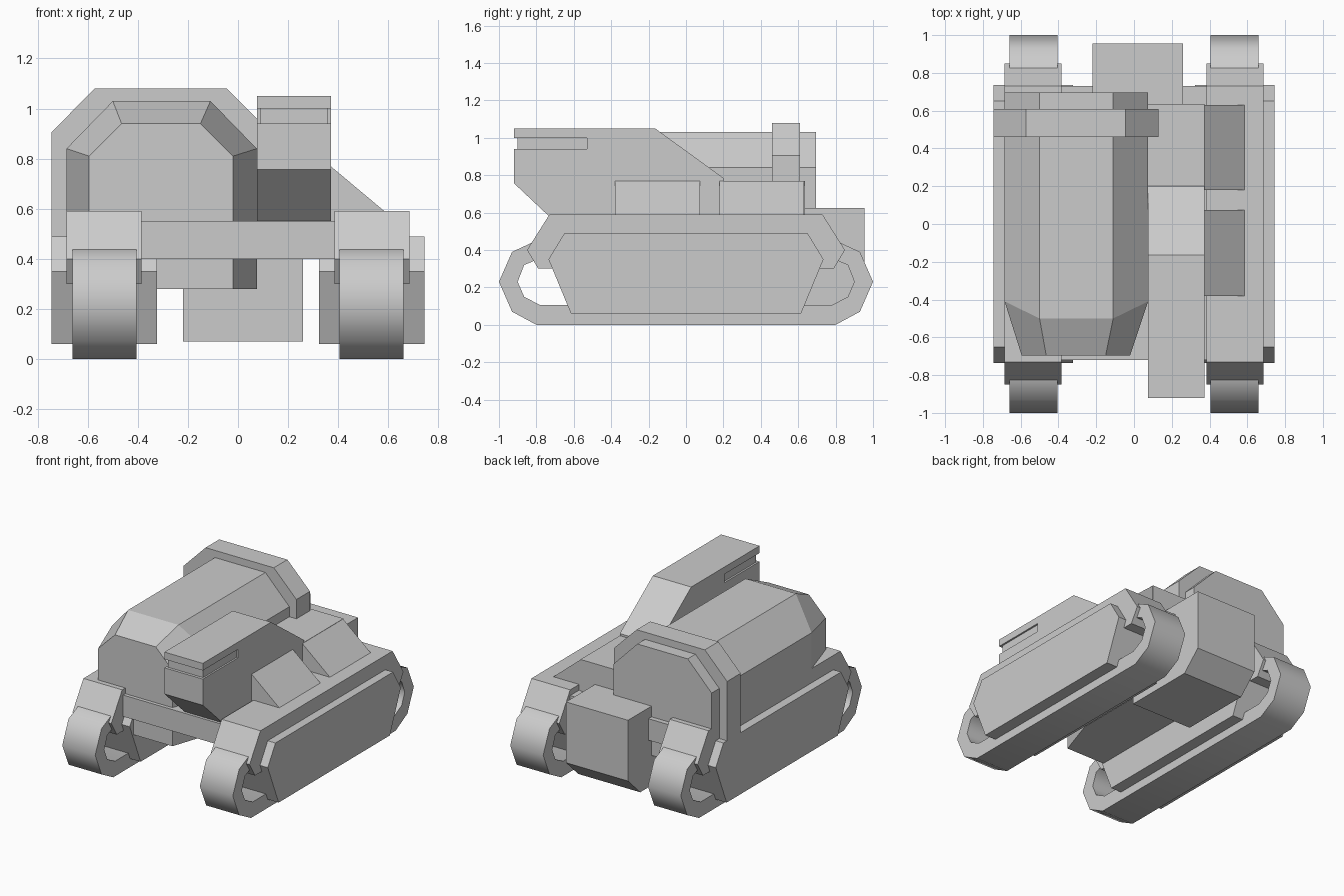
import bpy, bmesh, math
from mathutils import Vector

if "Cube" in bpy.data.objects:
    bpy.data.objects.remove(bpy.data.objects["Cube"])


def finish(name, bm):
    bmesh.ops.recalc_face_normals(bm, faces=bm.faces)
    me = bpy.data.meshes.new(name)
    bm.to_mesh(me)
    bm.free()
    ob = bpy.data.objects.new(name, me)
    bpy.context.collection.objects.link(ob)
    return ob


def prism(name, profile, lo, hi, axis='x'):
    """Extrude a (y,z) profile along x, or an (x,z) profile along y."""
    def pt(p, t):
        return Vector((t, p[0], p[1])) if axis == 'x' else Vector((p[0], t, p[1]))
    bm = bmesh.new()
    face = bm.faces.new([bm.verts.new(pt(p, lo)) for p in profile])
    new = bmesh.ops.extrude_face_region(bm, geom=[face])['geom']
    bmesh.ops.translate(bm, verts=[v for v in new if isinstance(v, bmesh.types.BMVert)],
                        vec=pt((0, 0), hi - lo))
    return finish(name, bm)


def box(name, x0, x1, y0, y1, z0, z1):
    return prism(name, [(y0, z0), (y1, z0), (y1, z1), (y0, z1)], x0, x1)


def belt(name, outer, inner, x0, x1):
    """Closed hollow band between two matching (y,z) loops."""
    bm = bmesh.new()
    loops = [[bm.verts.new((x, y, z)) for y, z in prof]
             for x, prof in ((x0, outer), (x1, outer), (x1, inner), (x0, inner))]
    n = len(outer)
    for k in range(4):
        a, b = loops[k], loops[(k + 1) % 4]
        for i in range(n):
            j = (i + 1) % n
            bm.faces.new((a[i], a[j], b[j], b[i]))
    ob = finish(name, bm)
    bpy.context.view_layer.objects.active = ob
    ob.select_set(True)
    bpy.ops.object.shade_smooth_by_angle(angle=math.radians(50))
    ob.select_set(False)
    return ob


def mirrored_y(half):
    return half + [(-y, z) for y, z in reversed(half)]


# Track units, one on each side
outer = mirrored_y([(-0.8, 0), (-0.93, 0.07), (-1, 0.23), (-0.93, 0.39), (-0.8, 0.45)])
inner = mirrored_y([(-0.78, 0.105), (-0.865, 0.15), (-0.9, 0.23), (-0.865, 0.32), (-0.78, 0.355)])
fender = mirrored_y([(-0.79, 0.30), (-0.85, 0.40), (-0.73, 0.59)])
skirt = mirrored_y([(-0.615, 0.06), (-0.735, 0.35), (-0.65, 0.49)])
for side, s in (("left", -1), ("right", 1)):
    for part, prof, a, b in (("fender", fender, 0.385, 0.685), ("track_skirt", skirt, 0.323, 0.745)):
        lo, hi = sorted((s * a, s * b))
        prism(f"{side}_{part}", prof, lo, hi)
    lo, hi = sorted((s * 0.405, s * 0.66))
    belt(f"{side}_track_belt", outer, inner, lo, hi)

# Hull between the tracks and the rear engine box
box("hull", -0.385, 0.385, -0.72, 0.73, 0.40, 0.55)
prism("engine_box", [(0.30, 0.07), (0.82, 0.07), (0.955, 0.20), (0.955, 0.625), (0.30, 0.625)],
      -0.22, 0.26)

# Cabin: chamfered section with a tapered nose
section = [(-0.685, 0.28), (-0.685, 0.84), (-0.50, 1.03), (-0.11, 1.03), (0.075, 0.84), (0.075, 0.28)]
nose = [(-0.595, 0.28), (-0.595, 0.81), (-0.465, 0.94), (-0.15, 0.94), (-0.02, 0.81), (-0.02, 0.28)]
start = [-0.41, -0.41, -0.50, -0.50, -0.41, -0.41]
bm = bmesh.new()
rings = [[bm.verts.new((x, 0.695, z)) for x, z in section],
         [bm.verts.new((x, y, z)) for (x, z), y in zip(section, start)],
         [bm.verts.new((x, -0.695, z)) for x, z in nose]]
for a, b in zip(rings, rings[1:]):
    for i in range(6):
        j = (i + 1) % 6
        bm.faces.new((a[i], a[j], b[j], b[i]))
bm.faces.new(rings[0])
bm.faces.new(rings[-1])
finish("cabin", bm)

# Raised band around the cabin
prism("cabin_band", [(-0.745, 0.46), (-0.745, 0.905), (-0.573, 1.08), (-0.045, 1.08),
                     (0.13, 0.905), (0.13, 0.46)], 0.46, 0.61, 'y')

# Gun housing with a notch around its muzzle, and the inset filling the notch
prism("gun_housing", [(-0.92, 1.05), (-0.165, 1.05), (0.20, 0.785), (0.20, 0.50), (-0.65, 0.50),
                      (-0.70, 0.55), (-0.92, 0.757), (-0.92, 0.94), (-0.53, 0.94), (-0.53, 1.0),
                      (-0.92, 1.0)], 0.075, 0.372)
box("gun_slot_inset", 0.088, 0.36, -0.90, -0.52, 0.935, 1.005)

# Deck behind the gun and the two sloped side lockers
box("rear_deck", 0.07, 0.372, 0.18, 0.635, 0.50, 0.77)
for i, (y0, y1) in enumerate(((-0.38, 0.075), (0.18, 0.63))):
    prism(f"side_locker_{i + 1}", [(0.36, 0.55), (0.585, 0.55), (0.585, 0.59), (0.37, 0.77), (0.36, 0.77)],
          y0, y1, 'y')
